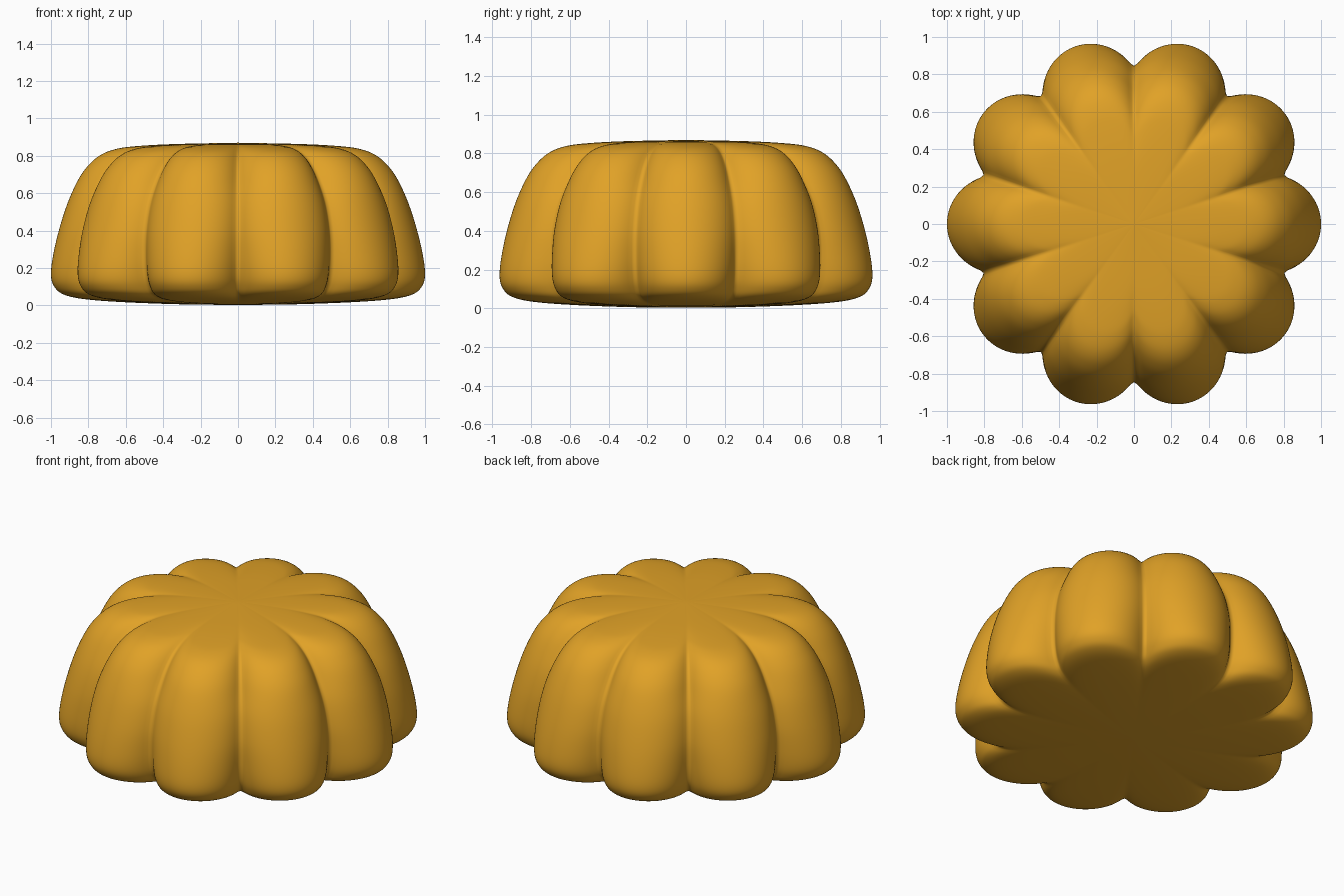
import bpy, bmesh, math

if "Cube" in bpy.data.objects:
    bpy.data.objects.remove(bpy.data.objects["Cube"])

LOBES = 10
SEG = 320          # samples around
SUB = 6            # samples between profile points

# Profile, bottom to top: (height, radius on lobe crest, radius in groove)
PROFILE = [
    (0.003, 0.00, 0.00), (0.006, 0.30, 0.28), (0.018, 0.62, 0.54),
    (0.035, 0.83, 0.69), (0.060, 0.935, 0.765), (0.10, 0.982, 0.805),
    (0.16, 1.00, 0.832), (0.26, 0.99, 0.845), (0.40, 0.958, 0.84),
    (0.55, 0.91, 0.80), (0.68, 0.85, 0.725), (0.76, 0.79, 0.655),
    (0.81, 0.725, 0.58), (0.838, 0.645, 0.50), (0.852, 0.54, 0.42),
    (0.863, 0.34, 0.28), (0.87, 0.00, 0.00),
]


def smooth_path(pts, sub):
    """Catmull-Rom interpolation of the profile."""
    out = []
    for i in range(len(pts) - 1):
        a, b = pts[max(i - 1, 0)], pts[i]
        c, d = pts[i + 1], pts[min(i + 2, len(pts) - 1)]
        for k in range(sub):
            t = k / sub
            out.append(tuple(
                0.5 * (2 * q + (r - p) * t + (2 * p - 5 * q + 4 * r - s) * t * t
                       + (3 * q - p - 3 * r + s) * t ** 3)
                for p, q, r, s in zip(a, b, c, d)))
    out.append(pts[-1])
    return out


def lobe(angle, e=0.1, p=0.5):
    """0 in a groove, 1 on a crest: full rounded lobes, narrow soft grooves."""
    c = math.cos(angle * LOBES / 2)
    return (((c * c + e * e) ** (p / 2) - e ** p)
            / ((1 + e * e) ** (p / 2) - e ** p))


# Fluted pudding body: stacked lobed rings closed by a pole at each end
bm = bmesh.new()
path = smooth_path(PROFILE, SUB)
angles = [2 * math.pi * i / SEG for i in range(SEG)]
rings = []
for z, crest, groove in path[1:-1]:
    ring = []
    for a in angles:
        r = groove + (crest - groove) * lobe(a)
        ring.append(bm.verts.new((r * math.cos(a), r * math.sin(a), z)))
    rings.append(ring)
bottom = bm.verts.new((0, 0, path[0][0]))
top = bm.verts.new((0, 0, path[-1][0]))
for i in range(SEG):
    j = (i + 1) % SEG
    for lo, hi in zip(rings, rings[1:]):
        bm.faces.new((lo[i], lo[j], hi[j], hi[i]))
    bm.faces.new((bottom, rings[0][j], rings[0][i]))
    bm.faces.new((top, rings[-1][i], rings[-1][j]))
for f in bm.faces:
    f.smooth = True

mesh = bpy.data.meshes.new("fluted_pudding")
bm.to_mesh(mesh)
bm.free()
body = bpy.data.objects.new("fluted_pudding", mesh)
bpy.context.collection.objects.link(body)

# Caramel colour
mat = bpy.data.materials.new("caramel")
mat.diffuse_color = (0.75, 0.36, 0.02, 1)
mat.use_nodes = True
mat.node_tree.nodes["Principled BSDF"].inputs["Base Color"].default_value = mat.diffuse_color
mesh.materials.append(mat)
